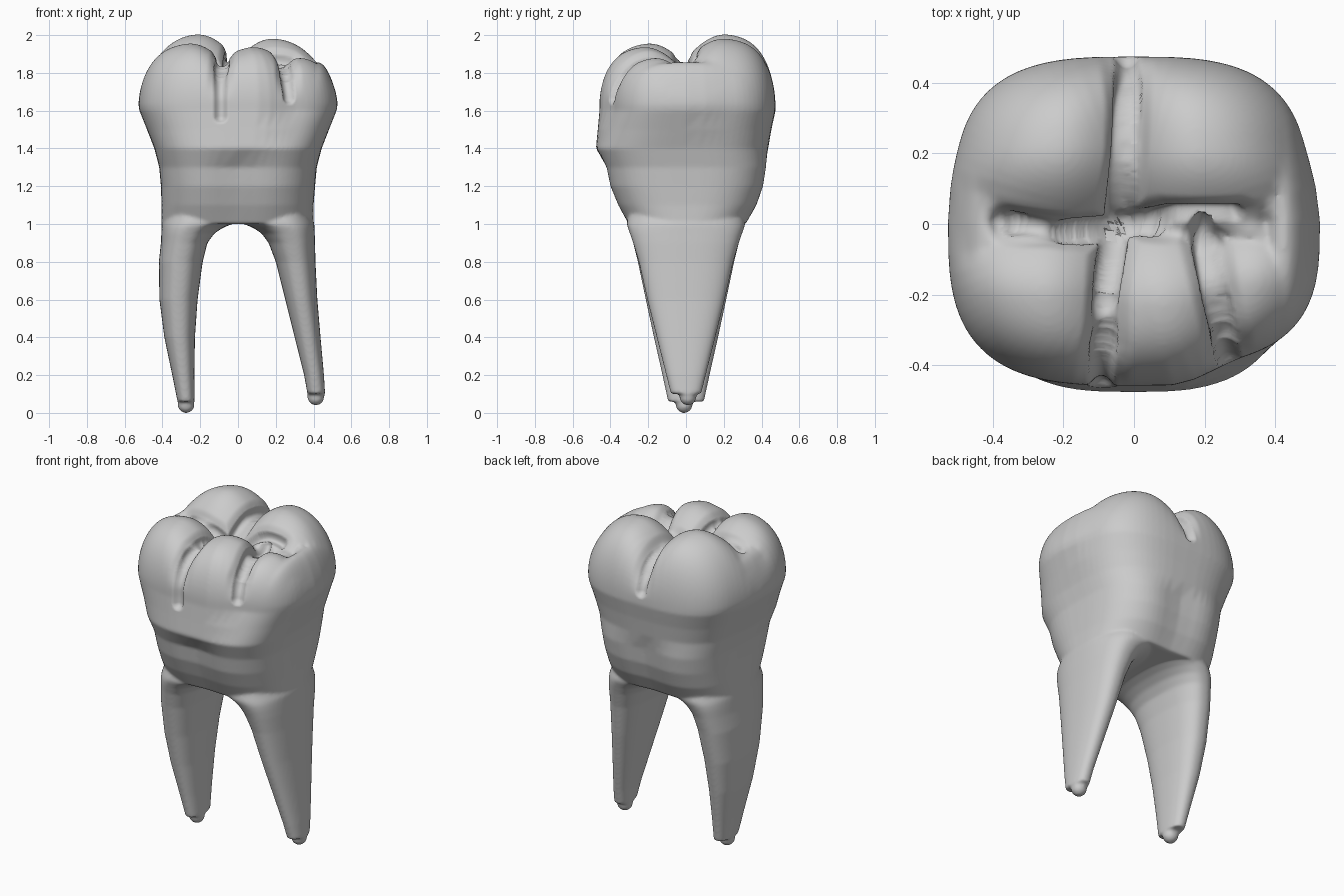
import bpy, bmesh, math
from mathutils import Vector
from mathutils.geometry import intersect_point_line

cube = bpy.data.objects.get("Cube")
if cube:
    bpy.data.objects.remove(cube, do_unlink=True)

SEG = 72
TOP = 1.63
HALF_X, HALF_Y, MID_Y, POWER = 0.527, 0.466, 0.008, 3.1

# Cusps of the chewing surface: x, y, peak height
CUSPS = [(-0.23, 0.22, 2.01), (0.2, 0.21, 1.985), (-0.27, -0.21, 1.965),
         (0.08, -0.23, 1.94), (0.37, -0.2, 1.9)]


def superellipse(angle, power):
    c, s = math.cos(angle), math.sin(angle)
    return (math.copysign(abs(c) ** (2 / power), c),
            math.copysign(abs(s) ** (2 / power), s))


def crown_height(x, y):
    """Cusps meeting in valleys, falling to the crown rim."""
    tops = [1.77, 1.91 - 14 * (abs(x) - 0.45) ** 2]
    for cx, cy, peak in CUSPS:
        dx, dy = x - cx, y - cy
        if dx * cx > 0 and abs(cx) > 0.1:
            dx *= 0.65 if cy > 0 else 0.35
        if dy * cy > 0:
            dy *= 0.4
        tops.append(peak - 2.8 * (dx * dx + dy * dy))
    r = (abs(x / HALF_X) ** POWER + abs((y - MID_Y) / HALF_Y) ** POWER) ** (1 / POWER)
    return TOP + (max(tops) - TOP) * math.sqrt(max(0, 1 - min(r, 1) ** 5.5))


def ramp(value, low, high):
    t = min(1, max(0, (value - low) / (high - low)))
    return t * t * (3 - 2 * t)


def shape_crown(p):
    """Narrow the back of the crown and draw in its front left corner."""
    crown = ramp(p.z, 1.4, 1.62)
    if p.y > 0:
        p.x *= 1 - crown * ramp(p.y, 0, 0.25) * (0.055 if p.x > 0 else 0.03)
    else:
        p.y *= 1 - 0.12 * crown * ramp(p.x, 0.1, 0.32)
    return p


def ring(bm, section):
    z, x0, x1, y0, y1, power = section
    verts = []
    for i in range(SEG):
        u, v = superellipse(math.tau * i / SEG, power)
        verts.append(bm.verts.new(((x0 + x1) / 2 + u * (x1 - x0) / 2,
                                   (y0 + y1) / 2 + v * (y1 - y0) / 2, z)))
    return verts


def loft(bm, rings):
    for a, b in zip(rings, rings[1:]):
        for i in range(SEG):
            j = (i + 1) % SEG
            bm.faces.new((a[i], a[j], b[j], b[i]))
    bm.faces.new(rings[0][::-1])
    bm.faces.new(rings[-1])


bm = bmesh.new()

# Neck and crown wall: z, x range, y range, squareness
body = [
    (1.0, -0.405, 0.40, -0.32, 0.332, 2.6),
    (1.1, -0.405, 0.40, -0.375, 0.39, 2.8),
    (1.2, -0.408, 0.408, -0.417, 0.425, 2.9),
    (1.3, -0.417, 0.417, -0.437, 0.44, 3.0),
    (1.4, -0.443, 0.443, -0.477, 0.435, 3.0),
    (1.5, -0.482, 0.482, -0.467, 0.452, 3.0),
    (1.6, -0.522, 0.522, -0.458, 0.474, POWER),
    (TOP, -HALF_X, HALF_X, MID_Y - HALF_Y, MID_Y + HALF_Y, POWER),
]
rings = [ring(bm, s) for s in body]
STEPS = 44
for k in range(1, STEPS):
    r = math.cos(math.pi / 2 * k / STEPS)
    loop = ring(bm, (TOP, -HALF_X * r, HALF_X * r,
                     MID_Y - HALF_Y * r, MID_Y + HALF_Y * r, POWER))
    for v in loop:
        v.co.z = crown_height(v.co.x, v.co.y)
    rings.append(loop)
loft(bm, rings)

# Shallow furrow between the roots, then the uneven crown outline
for v in bm.verts:
    if v.co.z < 1.36:
        v.co.y *= 1 - 0.07 * math.exp(-(v.co.x / 0.14) ** 2)
    shape_crown(v.co)

# Roots: z, outer x, inner x, half depth
LEFT_ROOT = [(0.10, 0.461, 0.368, 0.08), (0.2, 0.455, 0.35, 0.105), (0.4, 0.437, 0.30, 0.155),
             (0.6, 0.42, 0.25, 0.205), (0.8, 0.41, 0.2, 0.25)]
RIGHT_ROOT = [(0.06, -0.32, -0.23, 0.095), (0.2, -0.348, -0.231, 0.125), (0.4, -0.39, -0.228, 0.17),
              (0.6, -0.416, -0.214, 0.213), (0.8, -0.419, -0.187, 0.255)]
ARCH = [(0.9, 0.408, 0.162, 0.28), (0.95, 0.406, 0.125, 0.297),
        (0.98, 0.405, 0.08, 0.308), (1.0, 0.404, 0.03, 0.314), (1.12, 0.36, 0.03, 0.29)]
for side, root in ((1, LEFT_ROOT), (-1, RIGHT_ROOT)):
    sections = root + [(z, side * a, side * b, d) for z, a, b, d in ARCH]
    loft(bm, [ring(bm, (z, min(a, b), max(a, b), -d, d, 2.4)) for z, a, b, d in sections])

# Rounded root tips
for x, y, z in ((-0.275, -0.01, 0.044), (0.412, 0.01, 0.085)):
    tip = bmesh.ops.create_uvsphere(bm, u_segments=24, v_segments=16, radius=0.045)
    bmesh.ops.translate(bm, verts=tip["verts"], vec=(x, y, z))

bmesh.ops.recalc_face_normals(bm, faces=bm.faces)
mesh = bpy.data.meshes.new("tooth")
bm.to_mesh(mesh)
bm.free()
tooth = bpy.data.objects.new("tooth", mesh)
bpy.context.collection.objects.link(tooth)

# Fuse the parts into one skin
fuse = tooth.modifiers.new("fuse", "REMESH")
fuse.mode = "VOXEL"
fuse.voxel_size = 0.009
soften = tooth.modifiers.new("soften", "SMOOTH")
soften.factor = 0.5
soften.iterations = 7
graph = bpy.context.evaluated_depsgraph_get()
skin = bpy.data.meshes.new_from_object(tooth.evaluated_get(graph))
tooth.modifiers.clear()
tooth.data = skin
skin.name = "tooth"


def drape(points, wall=()):
    """Lay a path over the chewing surface, then down the wall."""
    path = []
    for (ax, ay), (bx, by) in zip(points, points[1:]):
        for k in range(7):
            x, y = ax + (bx - ax) * k / 6, ay + (by - ay) * k / 6
            path.append(shape_crown(Vector((x, y, crown_height(x, y)))))
    return path + [Vector(p) for p in wall]


# Grooves pressed into the crown
GROOVES = [
    drape([(-0.34, 0), (-0.2, -0.02), (-0.05, -0.01), (0.1, 0.02), (0.28, 0.02)]),
    drape([(-0.05, -0.01), (-0.03, 0.2), (-0.02, 0.42)], [(-0.02, 0.465, 1.68)]),
    drape([(-0.05, -0.01), (-0.08, -0.2), (-0.09, -0.4)],
          [(-0.092, -0.445, 1.72), (-0.092, -0.462, 1.57)]),
    drape([(0.19, -0.01), (0.23, -0.22), (0.26, -0.36)],
          [(0.268, -0.37, 1.78), (0.272, -0.395, 1.67)]),
]
VALLEY, CREASE, DEPTH = 0.085, 0.036, 0.028


def distance(p, path):
    best = 1.0
    for a, b in zip(path, path[1:]):
        if a == b or (p - a).length > 0.25:
            continue
        q, t = intersect_point_line(p, a, b)
        q = a if t < 0 else b if t > 1 else q
        best = min(best, (p - q).length)
    return best


normals = [v.normal.copy() for v in skin.vertices]
for v, n in zip(skin.vertices, normals):
    if v.co.z > 1.48:
        d = min(distance(v.co, path) for path in GROOVES)
        valley = max(0, 1 - (d / VALLEY) ** 2) ** 2 * ramp(v.co.z, 1.65, 1.8)
        crease = max(0, 1 - (d / CREASE) ** 2)
        v.co -= n * DEPTH * (valley * 0.8 + crease)

# Single plain material
grey = bpy.data.materials.new("light grey")
grey.use_nodes = True
colour = (0.6, 0.6, 0.6, 1)
grey.diffuse_color = colour
grey.node_tree.nodes["Principled BSDF"].inputs["Base Color"].default_value = colour
skin.materials.clear()
skin.materials.append(grey)

bpy.ops.object.select_all(action="DESELECT")
tooth.select_set(True)
bpy.context.view_layer.objects.active = tooth
bpy.ops.object.shade_smooth_by_angle(angle=math.radians(50))
